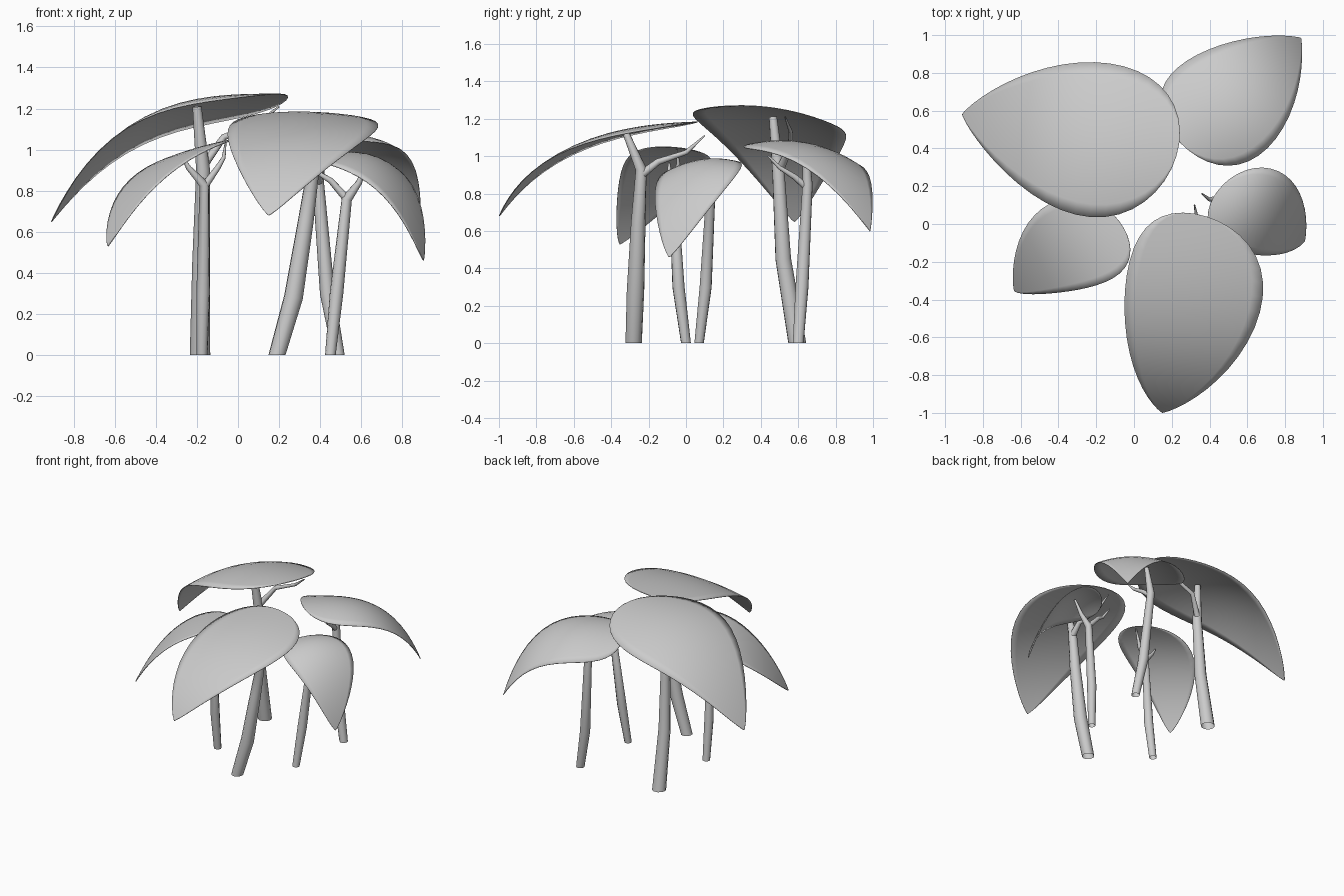
import bpy
import bmesh
import math
from mathutils import Vector

default = bpy.data.objects.get("Cube")
if default:
    bpy.data.objects.remove(default, do_unlink=True)

GREY = (0.6, 0.6, 0.6, 1)
grey = bpy.data.materials.new("plain grey")
grey.diffuse_color = GREY
grey.use_nodes = True
grey.node_tree.nodes["Principled BSDF"].inputs["Base Color"].default_value = GREY


def activate(obj):
    bpy.ops.object.select_all(action="DESELECT")
    obj.select_set(True)
    bpy.context.view_layer.objects.active = obj


def spine_point(points, t):
    """Smooth curve through four evenly spaced points."""
    p = t * 3
    total = Vector()
    for i, point in enumerate(points):
        weight = 1
        for k in range(4):
            if k != i:
                weight *= (p - k) / (i - k)
        total += Vector(point) * weight
    return total


def leaf(name, spine, half_width, roll, sag, taper=0.8, rows=22, columns=12):
    """Drooping blade: round base, pointed tip; roll lifts its left edge."""
    travel = Vector(spine[-1]) - Vector(spine[0])
    travel.z = 0
    travel.normalize()
    left = Vector((-travel.y, travel.x, 0))
    widest = 0.5 / (0.5 + taper)
    peak = widest ** 0.5 * (1 - widest) ** taper
    bm = bmesh.new()
    grid = []
    for i in range(rows + 1):
        t = (1 - math.cos(math.pi * i / rows)) / 2
        width = t ** 0.5 * max(0, 1 - t) ** taper / peak
        row = []
        for j in range(columns + 1):
            s = (2 * j / columns - 1) * width
            co = spine_point(spine, t) + left * (s * half_width)
            co.z += roll * s - sag * s * s
            row.append(bm.verts.new(co))
        grid.append(row)
    for a, b in zip(grid, grid[1:]):
        for j in range(columns):
            bm.faces.new((a[j], b[j], b[j + 1], a[j + 1]))
    bmesh.ops.remove_doubles(bm, verts=bm.verts, dist=0.0001)
    mesh = bpy.data.meshes.new(name)
    bm.to_mesh(mesh)
    bm.free()
    mesh.materials.append(grey)
    obj = bpy.data.objects.new(name, mesh)
    bpy.context.collection.objects.link(obj)
    solid = obj.modifiers.new("thickness", "SOLIDIFY")
    solid.thickness = 0.004
    solid.offset = -1
    activate(obj)
    bpy.ops.object.shade_smooth_by_angle(angle=math.radians(50))


def stem(name, points):
    """Open round tapered tube through (x, y, z, radius) points, cut flat at the ground."""
    curve = bpy.data.curves.new(name, "CURVE")
    curve.dimensions = "3D"
    curve.bevel_depth = 1
    curve.bevel_resolution = 3
    curve.resolution_u = 4
    spline = curve.splines.new("BEZIER")
    spline.bezier_points.add(len(points) - 1)
    for knot, (x, y, z, radius) in zip(spline.bezier_points, points):
        knot.co = (x, y, z)
        knot.radius = radius
        knot.handle_left_type = knot.handle_right_type = "VECTOR"
    curve.materials.append(grey)
    obj = bpy.data.objects.new(name, curve)
    bpy.context.collection.objects.link(obj)
    activate(obj)
    bpy.ops.object.convert(target="MESH")
    for vert in bpy.context.object.data.vertices:
        if vert.co.z < 0.03:
            vert.co.z = 0
    bpy.ops.object.shade_smooth_by_angle(angle=math.radians(50))


# Large leaf at the back, tip to the right
leaf("back_right_leaf", [(.24, .43, 1.265), (-.15, .44, 1.245), (-.53, .5, 1.09), (-.91, .58, .65)],
     .41, .045, .065, taper=.84)
stem("back_right_trunk", [(-.185, .595, 0, .05), (-.18, .52, .45, .043), (-.17, .495, .9, .034),
                          (-.2, .465, 1.21, .022)])
stem("back_right_twig", [(-.17, .5, .92, .022), (-.07, .56, 1.06, .016), (.1, .56, 1.13, .011),
                         (.2, .53, 1.21, .004)])

# Large leaf at the front
leaf("front_leaf", [(.32, .055, 1.185), (.325, -.3, 1.15), (.25, -.68, 1.01), (.15, -1, .68)],
     .365, -.005, .03, taper=.84)
stem("front_trunk", [(.19, -.28, 0, .044), (.27, -.27, .28, .047), (.33, -.255, .65, .039),
                     (.37, -.24, .93, .03), (.34, -.32, 1.12, .018)])
stem("front_twig", [(.37, -.24, .9, .024), (.38, -.15, .97, .018), (.34, 0, 1.02, .013),
                    (.32, .1, 1.11, .004)])

# Small leaf on the left
leaf("left_leaf", [(.405, .11, .96), (.62, .08, .97), (.795, .01, .81), (.905, -.09, .46)],
     .235, .025, .05)
stem("left_trunk", [(.45, .07, 0, .026), (.48, .105, .3, .033), (.53, .13, .76, .026),
                    (.59, .12, .84, .015), (.63, .1, .95, .008)])
stem("left_twig", [(.53, .13, .76, .02), (.45, .14, .85, .015), (.4, .13, .88, .011),
                   (.36, .16, .95, .004)])

# Leaf at the back left corner
leaf("back_left_leaf", [(.21, .47, 1.07), (.45, .6, 1.08), (.69, .785, .98), (.885, .985, .6)],
     .315, -.035, .075, taper=.92)
stem("back_left_trunk", [(.49, .6, 0, .03), (.435, .62, .3, .036), (.39, .65, .85, .028),
                         (.42, .64, 1.05, .016)])
stem("back_left_twig", [(.39, .65, .83, .02), (.4, .58, .89, .016), (.42, .5, .94, .011),
                        (.42, .44, 1, .005)])

# Small leaf at the front right corner
leaf("front_right_leaf", [(-.055, -.02, 1.045), (-.26, -.085, .985), (-.47, -.185, .835), (-.635, -.355, .53)],
     .25, .03, .01)
stem("front_right_trunk", [(-.175, 0, 0, .027), (-.17, -.04, .3, .033), (-.165, -.07, .83, .024),
                           (-.24, -.09, .91, .013), (-.27, -.09, .96, .006)])
stem("front_right_twig", [(-.165, -.07, .82, .02), (-.1, -.06, .91, .014), (-.07, -.04, .96, .01),
                          (-.06, -.05, 1.035, .004)])
